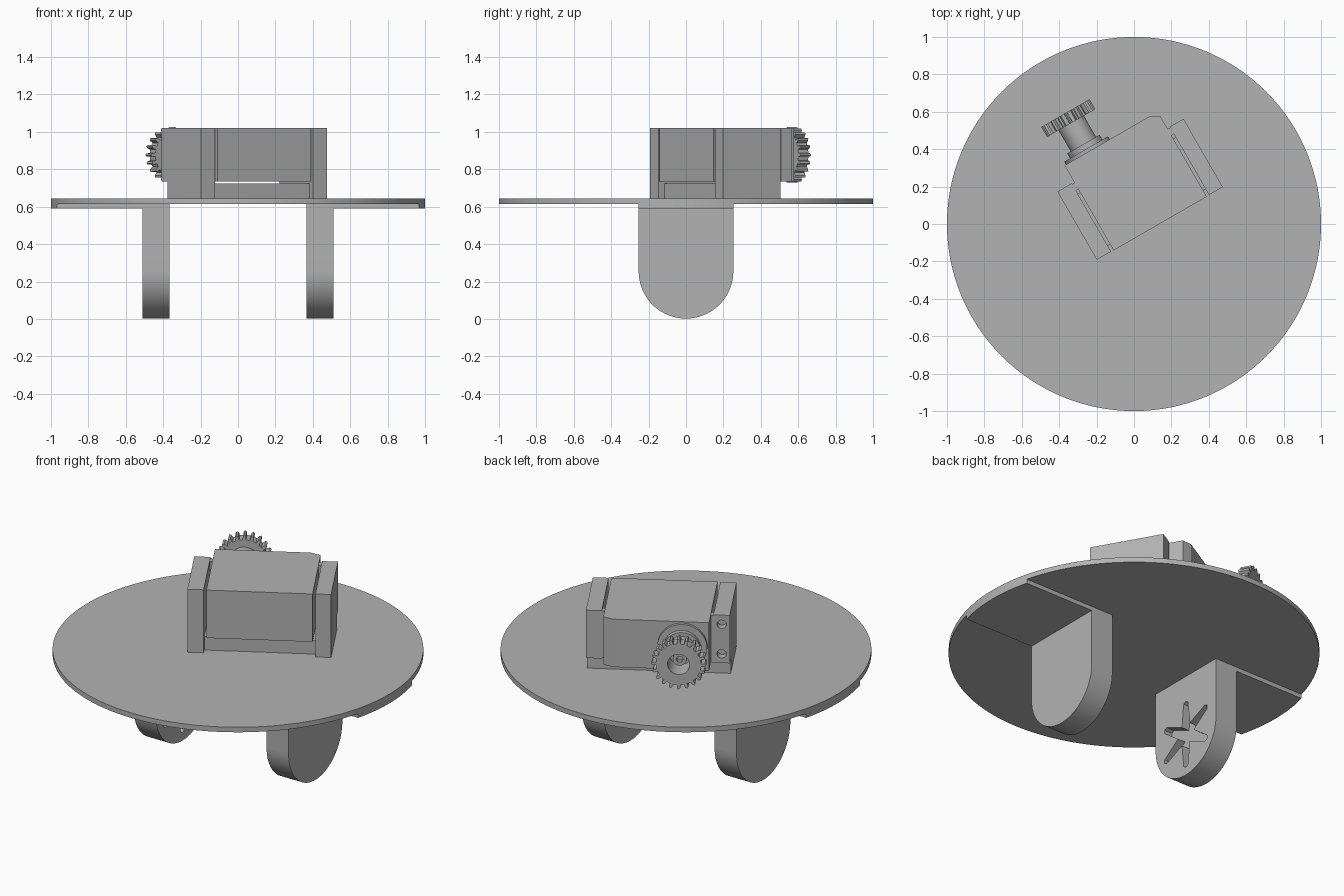
import bpy, bmesh, math
from mathutils import Matrix, Vector

cube = bpy.data.objects.get("Cube")
if cube:
    bpy.data.objects.remove(cube, do_unlink=True)

grey = bpy.data.materials.new("plain_grey")
grey.use_nodes = True
grey.diffuse_color = (0.45, 0.45, 0.45, 1)
grey.node_tree.nodes["Principled BSDF"].inputs["Base Color"].default_value = (0.45, 0.45, 0.45, 1)

# Placement frames: profile axes and extrusion axis
FLAT = Matrix.Identity(4)
ALONG_X = Matrix(((0, 0, 1, 0), (1, 0, 0, 0), (0, 1, 0, 0), (0, 0, 0, 1)))
ALONG_Y = Matrix(((1, 0, 0, 0), (0, 0, 1, 0), (0, 1, 0, 0), (0, 0, 0, 1)))
SERVO = Matrix.Rotation(math.radians(30), 4, 'Z')
SERVO_BACK = SERVO @ ALONG_Y


def prism(name, points, low, high, frame=FLAT):
    """Extrude a closed profile from low to high."""
    bm = bmesh.new()
    face = bm.faces.new([bm.verts.new((x, y, low)) for x, y in points])
    grown = bmesh.ops.extrude_face_region(bm, geom=[face])["geom"]
    moved = [g for g in grown if isinstance(g, bmesh.types.BMVert)]
    bmesh.ops.translate(bm, verts=moved, vec=Vector((0, 0, high - low)))
    bm.transform(frame)
    bmesh.ops.recalc_face_normals(bm, faces=bm.faces)
    mesh = bpy.data.meshes.new(name)
    bm.to_mesh(mesh)
    bm.free()
    mesh.materials.append(grey)
    obj = bpy.data.objects.new(name, mesh)
    bpy.context.collection.objects.link(obj)
    return obj


def arc(cx, cy, r, start=0, end=360, steps=48):
    count = steps if end - start == 360 else steps + 1
    angles = [math.radians(start + (end - start) * i / steps) for i in range(count)]
    return [(cx + r * math.cos(a), cy + r * math.sin(a)) for a in angles]


def rect(x0, x1, y0, y1):
    return [(x0, y0), (x1, y0), (x1, y1), (x0, y1)]


def cut(obj, cutter):
    """Subtract the cutter, bake the result and delete the cutter."""
    mod = obj.modifiers.new("cut", 'BOOLEAN')
    mod.operation = 'DIFFERENCE'
    mod.solver = 'EXACT'
    mod.object = cutter
    bpy.context.view_layer.update()
    graph = bpy.context.evaluated_depsgraph_get()
    mesh = bpy.data.meshes.new_from_object(obj.evaluated_get(graph))
    obj.modifiers.clear()
    obj.data = mesh
    bpy.data.objects.remove(cutter, do_unlink=True)


parts = []

# Round table plate
parts.append(prism("round_plate", arc(0, 0, 1, steps=128), 0.615, 0.645))

# Legs with their strips under the plate
spread = math.degrees(math.asin(0.253))
legs = {}
for side, name in ((1, "left"), (-1, "right")):
    strip = [(0.365, -0.253)] + arc(0, 0, 1, -spread, spread, 16) + [(0.365, 0.253)]
    parts.append(prism(name + "_strip", [(side * x, y) for x, y in strip], 0.59, 0.615))
    outline = [(0.253, 0.59)] + arc(0, 0.255, 0.253, -180, 0, 40)[::-1] + [(-0.253, 0.59)]
    x0, x1 = sorted((side * 0.365, side * 0.51))
    leg = prism(name + "_leg", outline, x0, x1, ALONG_X)
    cut(leg, prism("cutter", arc(0, 0.255, 0.043), x0 - 0.1, x1 + 0.1, ALONG_X))
    legs[name] = leg
    parts.append(leg)

# Star-shaped horn recess on the inner face of the right leg
star = []
for k in range(6):
    a = math.radians(30 + 60 * k)
    for r, offset in ((0.195, -0.09), (0.205, 0), (0.195, 0.09), (0.065, math.radians(30))):
        star.append((r * math.cos(a + offset), 0.255 + r * math.sin(a + offset)))
cut(legs["right"], prism("cutter", star, -0.415, -0.3, ALONG_X))

# Servo base slab, side supports and mounting ears
parts.append(prism("servo_base", rect(-0.18, 0.425, -0.03, 0.29), 0.645, 0.725, SERVO))
for name, u0, u1 in (("right", -0.268, -0.18), ("left", 0.425, 0.51)):
    parts.append(prism(name + "_support", rect(u0, u1, -0.066, 0.29), 0.645, 1.02, SERVO))
    ear = prism(name + "_ear", rect(u0, u1 + 0.001, 0.735, 1.02), 0.29, 0.355, SERVO_BACK)
    for z in (0.79, 0.965):
        cut(ear, prism("cutter", arc((u0 + u1) / 2, z, 0.025, steps=24), 0.31, 0.4, SERVO_BACK))
    parts.append(ear)
    # Bridge joining each ear to the servo case
    b0, b1 = (u1, -0.16) if name == "right" else (0.40, u0)
    parts.append(prism(name + "_ear_bridge", rect(b0, b1, 0.735, 1.015), 0.31, 0.35, SERVO_BACK))

# Servo case with a clipped back corner
case = [(-0.165, -0.068), (0.41, -0.068), (0.41, 0.43), (0.355, 0.457), (-0.165, 0.457)]
parts.append(prism("servo_case", case, 0.735, 1.02, SERVO))

# Output boss, hub, toothed wheel and screw
U, Z = -0.021, 0.877
parts.append(prism("output_boss", arc(U, Z, 0.135), 0.45, 0.475, SERVO_BACK))
parts.append(prism("output_collar", arc(U, Z, 0.1), 0.47, 0.505, SERVO_BACK))
hub = prism("wheel_hub", arc(U, Z, 0.078), 0.5, 0.64, SERVO_BACK)
teeth = []
for k in range(20):
    for r, step in ((0.122, -0.5), (0.122, -0.24), (0.142, -0.19), (0.149, 0), (0.142, 0.19), (0.122, 0.24)):
        a = math.radians((k + step) * 18)
        teeth.append((U + r * math.cos(a), Z + r * math.sin(a)))
wheel = prism("toothed_wheel", teeth, 0.635, 0.697, SERVO_BACK)
for obj in (hub, wheel):
    cut(obj, prism("cutter", arc(U, Z, 0.06), 0.57, 0.75, SERVO_BACK))
screw = prism("screw", arc(U, Z, 0.038, steps=24), 0.56, 0.63, SERVO_BACK)
cut(screw, prism("cutter", arc(U, Z, 0.02, steps=6), 0.6, 0.7, SERVO_BACK))
parts += [hub, wheel, screw]

# Smooth curved walls, keep edges sharp
bpy.ops.object.select_all(action='DESELECT')
for obj in parts:
    obj.select_set(True)
bpy.context.view_layer.objects.active = parts[0]
bpy.ops.object.shade_smooth_by_angle(angle=math.radians(25))
